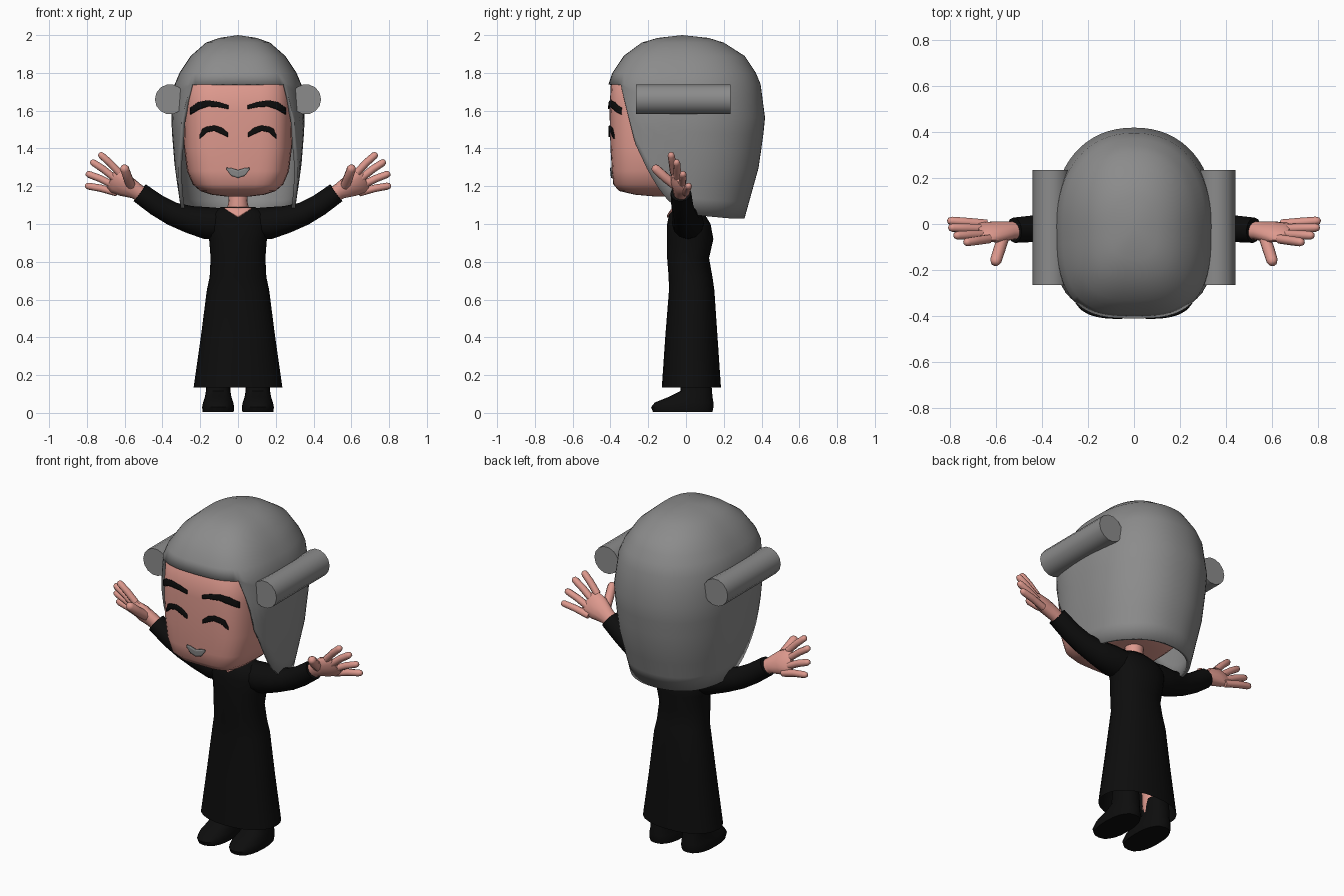
import bpy, bmesh, math
from mathutils import Vector
from mathutils.bvhtree import BVHTree

cube = bpy.data.objects.get("Cube")
if cube:
    bpy.data.objects.remove(cube, do_unlink=True)


def material(name, rgb):
    m = bpy.data.materials.new(name)
    m.use_nodes = True
    m.diffuse_color = (*rgb, 1)
    bsdf = next(n for n in m.node_tree.nodes if n.type == 'BSDF_PRINCIPLED')
    bsdf.inputs["Base Color"].default_value = (*rgb, 1)
    bsdf.inputs["Roughness"].default_value = 0.7
    return m


SKIN = material("skin", (0.73, 0.32, 0.27))
GREY = material("grey_hair", (0.26, 0.26, 0.26))
BLACK = material("black_cloth", (0.004, 0.004, 0.004))


def finish(name, verts, faces, mat, angle=50):
    mesh = bpy.data.meshes.new(name)
    mesh.from_pydata(verts, [], faces)
    bm = bmesh.new()
    bm.from_mesh(mesh)
    bmesh.ops.remove_doubles(bm, verts=bm.verts, dist=0.0005)
    bmesh.ops.recalc_face_normals(bm, faces=bm.faces)
    bm.to_mesh(mesh)
    bm.free()
    mesh.materials.append(mat)
    obj = bpy.data.objects.new(name, mesh)
    bpy.context.collection.objects.link(obj)
    bpy.ops.object.select_all(action='DESELECT')
    bpy.context.view_layer.objects.active = obj
    obj.select_set(True)
    bpy.ops.object.shade_smooth_by_angle(angle=math.radians(angle))
    return obj


def solidify(obj, thickness, offset):
    mod = obj.modifiers.new("thickness", 'SOLIDIFY')
    mod.thickness, mod.offset = thickness, offset


def bridge(rows, closed=True):
    # Quads joining consecutive rows of equal length
    n = len(rows[0])
    verts = [p for row in rows for p in row]
    faces = [(r * n + i, r * n + (i + 1) % n, (r + 1) * n + (i + 1) % n, (r + 1) * n + i)
             for r in range(len(rows) - 1) for i in range(n if closed else n - 1)]
    return verts, faces


def section(a, w, front, back, nf, nb):
    # Superellipse point, with its own squareness in front and behind
    c, s = math.cos(a), math.sin(a)
    e = 2 / (nf if s < 0 else nb)
    x = w * math.copysign(abs(c) ** e, c)
    y = (front + back) / 2 + (back - front) / 2 * math.copysign(abs(s) ** e, s)
    return x, y


def loft(name, rings, mat, cx=0, nf=2, nb=2, segs=24, bottom=True):
    rows = [[(cx + p[0], p[1], z) for p in
             (section(math.tau * i / segs, w, f, b, nf, nb) for i in range(segs))]
            for z, w, f, b in rings]
    verts, faces = bridge(rows)
    if bottom:
        faces.append(tuple(range(segs)))
    faces.append(tuple(range(len(verts) - segs, len(verts))))
    return finish(name, verts, faces, mat)


def tube(name, stations, mat, across=(0, 1, 0), segs=12):
    # stations: (point, radius along across, radius along the other axis)
    pts = [Vector(s[0]) for s in stations]
    rows = []
    for k, (p, ra, rb) in enumerate(stations):
        d = (pts[min(k + 1, len(pts) - 1)] - pts[max(k - 1, 0)]).normalized()
        u = Vector(across)
        u = (u - d * u.dot(d)).normalized()
        v = d.cross(u)
        rows.append([pts[k] + u * ra * math.cos(t) + v * rb * math.sin(t)
                     for t in (math.tau * i / segs for i in range(segs))])
    verts, faces = bridge(rows)
    faces += [tuple(range(segs)), tuple(range(len(verts) - segs, len(verts)))]
    return finish(name, verts, faces, mat)


def digit(name, a, b, r, bend=0.0):
    a, b = Vector(a), Vector(b)
    mid = a.lerp(b, 0.5) + Vector((0, 0, bend))
    tube(name, [(a, r, r), (mid, r, r), (a.lerp(b, 0.88), r * .95, r * .95),
                (a.lerp(b, 0.97), r * .7, r * .7), (b, r * .25, r * .25)], SKIN, (0.3, 1, 0.2), 8)


def interp(table, t):
    for p, q in zip(table, table[1:]):
        if t <= q[0]:
            k = max(0, (t - p[0]) / (q[0] - p[0]))
            return [m + (n - m) * k for m, n in zip(p[1:], q[1:])]
    return list(table[-1][1:])


def plate(name, target, columns, mat, side=1):
    # Thin decal laid over the front of a part; columns are (x, low z, high z)
    tree = BVHTree.FromPolygons([v.co for v in target.data.vertices],
                                [p.vertices[:] for p in target.data.polygons])
    rows = []
    steps = 3 * (len(columns) - 1)
    for i in range(steps + 1):
        k = min(i // 3, len(columns) - 2)
        t = i / 3 - k
        x, lo, hi = [m + (n - m) * t for m, n in zip(columns[k], columns[k + 1])]
        row = []
        for j in range(5):
            z = lo + (hi - lo) * j / 4
            hit = tree.ray_cast(Vector((side * x, -2, z)), Vector((0, 1, 0)))[0]
            row.append((side * x, (hit.y if hit else -0.05) - 0.005, z))
        rows.append(row)
    solidify(finish(name, *bridge(rows, closed=False), mat), 0.008, 0)


# Head and neck
head = loft("head", [(1.145, .06, -.16, .1), (1.155, .14, -.27, .16), (1.175, .2, -.355, .2),
                     (1.21, .24, -.385, .24), (1.28, .27, -.392, .27), (1.4, .285, -.4, .3),
                     (1.6, .29, -.405, .32), (1.74, .28, -.398, .3), (1.85, .2, -.3, .22)],
            SKIN, nf=4, nb=2.5, segs=40)
loft("neck", [(1.0, .06, -.05, .07), (1.07, .06, -.055, .06), (1.12, .05, -.05, .05),
              (1.2, .055, -.05, .06)], SKIN, segs=16)

# Hair shell: columns run from the crown down to a shaped lower edge
hair_shape = [(1.03, .295, -.38, .31), (1.3, .335, -.39, .385), (1.55, .355, -.405, .42),
              (1.74, .335, -.41, .395), (1.8, .31, -.39, .37), (1.89, .25, -.33, .31),
              (1.96, .17, -.235, .2), (1.985, .1, -.15, .12), (2.0, 0, -.02, -.02)]
hair_edge = [(-.335, 1.74), (-.31, 1.6), (-.27, 1.42), (-.2, 1.27), (-.11, 1.15),
             (-.01, 1.07), (.06, 1.05), (.3, 1.03)]
crown = [2.0, 1.985, 1.96, 1.925, 1.89, 1.845, 1.8]
SEGS = 64
rows = [[] for _ in range(len(crown) + 9)]
for i in range(SEGS):
    a = math.tau * i / SEGS
    low = interp(hair_edge, section(a, .35, -.4, .4, 3, 2.2)[1])[0]
    levels = crown + [1.74 + (low - 1.74) * k / 8 for k in range(9)]
    for row, z in zip(rows, levels):
        x, y = section(a, *interp(hair_shape, z), 3, 2.2)
        row.append((x, y, z))
solidify(finish("hair", *bridge(rows), GREY), 0.02, -1)

# Robe with an open hem
robe = loft("robe", [(.135, .235, -.128, .185), (.4, .197, -.11, .167), (.65, .165, -.09, .15),
                     (.72, .15, -.092, .14), (.82, .145, -.1, .122), (.92, .153, -.1, .145),
                     (1.0, .17, -.1, .13), (1.05, .15, -.09, .1), (1.09, .09, -.06, .06)],
            BLACK, nf=2.2, nb=2.2, bottom=False)
plate("neckline", robe, [(-.07, 1.08, 1.085), (0, 1.035, 1.085), (.07, 1.08, 1.085)], SKIN)
plate("mouth", head, [(-.06, 1.288, 1.298), (-.035, 1.255, 1.296), (0, 1.243, 1.285),
                      (.035, 1.255, 1.296), (.06, 1.288, 1.298)], GREY)

for s, side in ((1, "left"), (-1, "right")):
    # Brow and smiling eye
    plate(side + "_brow", head, [(.05, 1.608, 1.628), (.1, 1.618, 1.645), (.16, 1.622, 1.655),
                                 (.21, 1.605, 1.645), (.25, 1.58, 1.615)], BLACK, s)
    plate(side + "_eye", head, [(.053, 1.46, 1.483), (.085, 1.475, 1.51), (.125, 1.493, 1.522),
                                (.165, 1.485, 1.515), (.187, 1.465, 1.505), (.203, 1.452, 1.468)],
          BLACK, s)

    # Hair roll
    loft_roll = [((s * .36, y, 1.66), .08, .08) for y in (-.265, .235)]
    tube(side + "_hair_roll", loft_roll, GREY, (1, 0, 0), 14)

    # Sleeve
    tube(side + "_sleeve", [((s * x, y, z), r, r) for x, y, z, r in
                            ((.04, .015, 1.0, .08), (.17, .01, 1.005, .085), (.26, 0, 1.025, .072),
                             (.35, -.01, 1.055, .062), (.43, -.02, 1.1, .058),
                             (.52, -.027, 1.165, .055))], BLACK)

    # Palm, fingers and thumb
    tilt = (s * -.3, -.5, .85)
    tube(side + "_palm", [((s * x, y, z), ra, rb) for x, y, z, ra, rb in
                          ((.48, -.025, 1.135, .04, .035), (.54, -.03, 1.175, .046, .038),
                           (.6, -.035, 1.205, .068, .038), (.65, -.035, 1.225, .072, .028),
                           (.675, -.035, 1.235, .055, .014))], SKIN, tilt)
    fingers = (((.64, .0, 1.165), (.81, .015, 1.205)), ((.655, -.02, 1.203), (.805, -.015, 1.27)),
               ((.65, -.045, 1.24), (.78, -.05, 1.335)), ((.63, -.065, 1.272), (.735, -.08, 1.375)))
    for k, (a, b) in enumerate(fingers):
        digit(f"{side}_finger_{k + 1}", (s * a[0], *a[1:]), (s * b[0], *b[1:]), .02, .004)
    digit(side + "_thumb", (s * .565, -.05, 1.2), (s * .605, -.175, 1.305), .026, -.004)

    # Leg and shoe
    loft(side + "_leg", [(.12, .05, -.01, .1), (.55, .06, -.03, .09)], SKIN, s * .09, segs=12)
    loft(side + "_shoe", [(.006, .082, -.175, .14), (.03, .085, -.185, .145), (.055, .08, -.165, .145),
                          (.085, .07, -.09, .14), (.115, .065, -.03, .138), (.2, .062, -.02, .13)],
         BLACK, s * .105, nf=2.4, nb=2.4, segs=20)
